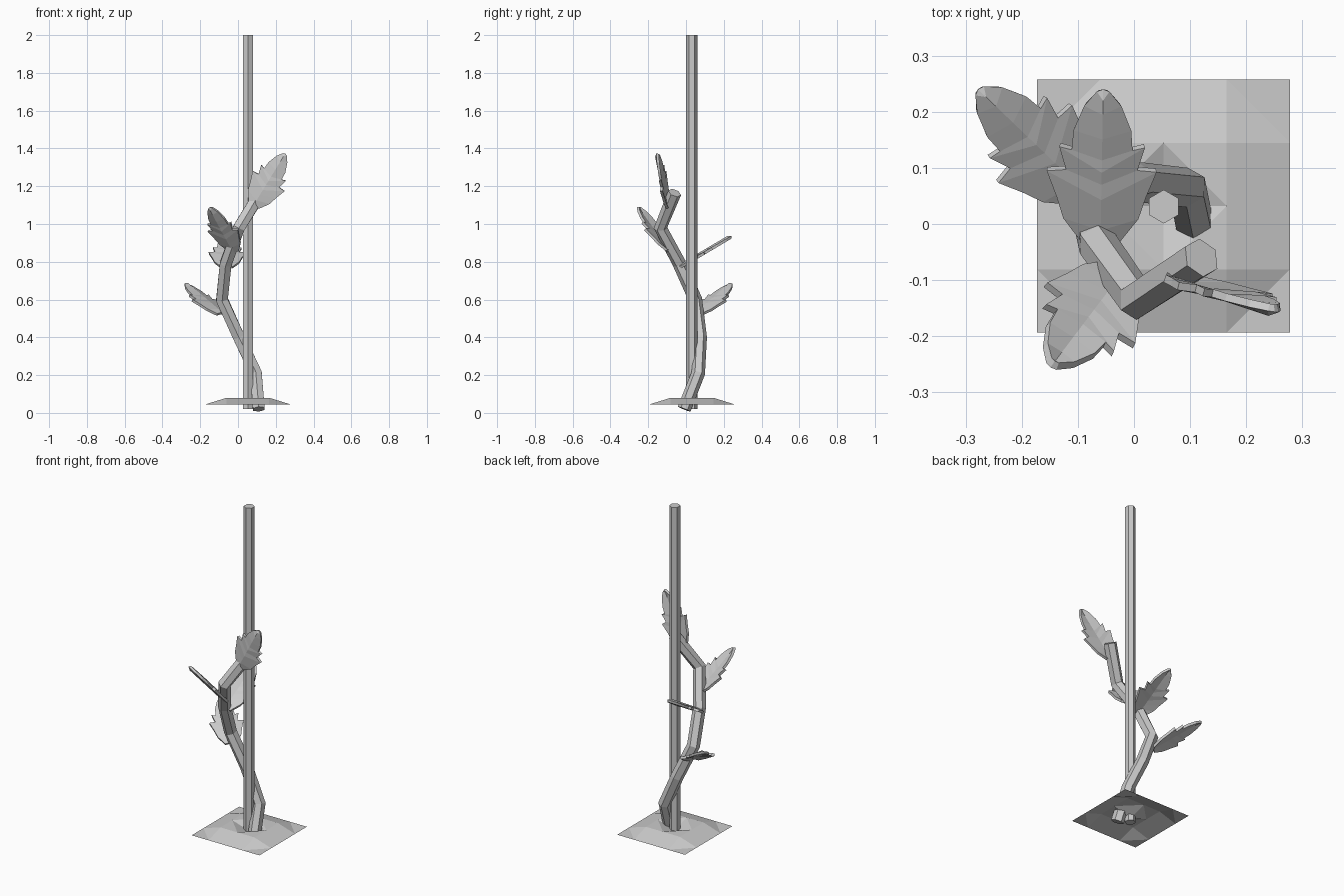
import bpy, bmesh, math
from mathutils import Vector

cube = bpy.data.objects.get("Cube")
if cube:
    bpy.data.objects.remove(cube)

grey = bpy.data.materials.new("light_grey")
grey.use_nodes = True
colour = (0.6, 0.6, 0.6, 1)
grey.diffuse_color = colour
grey.node_tree.nodes["Principled BSDF"].inputs["Base Color"].default_value = colour


def finish(name, bm):
    bmesh.ops.recalc_face_normals(bm, faces=bm.faces)
    mesh = bpy.data.meshes.new(name)
    bm.to_mesh(mesh)
    bm.free()
    mesh.materials.append(grey)
    obj = bpy.data.objects.new(name, mesh)
    bpy.context.collection.objects.link(obj)
    return obj


def tube(name, path, radius, sides=6):
    """Sweep a flat-sided section along a path and cap both ends."""
    bm = bmesh.new()
    pts = [Vector(p) for p in path]
    rings = []
    for i, p in enumerate(pts):
        ahead = (pts[min(i + 1, len(pts) - 1)] - p).normalized()
        behind = (p - pts[max(i - 1, 0)]).normalized()
        turn = Vector((0, 0, 1)).rotation_difference(ahead + behind)
        ring = []
        for k in range(sides):
            a = math.tau * (k + 0.5) / sides
            ring.append(bm.verts.new(p + turn @ Vector((math.cos(a), math.sin(a), 0)) * radius))
        rings.append(ring)
    for r, s in zip(rings, rings[1:]):
        for k in range(sides):
            n = (k + 1) % sides
            bm.faces.new((r[k], r[n], s[n], s[k]))
    bm.faces.new(rings[0])
    bm.faces.new(rings[-1])
    return finish(name, bm)


# Half outline of a toothed leaf: half width, distance along, midrib distance
LEAF = [(.10, 0, 0), (.21, .16, .1), (.25, .3, .2), (.31, .47, .3), (.2, .48, .4),
        (.24, .63, .48), (.17, .61, .56), (.16, .74, .7), (.1, .9, .86), (.03, .99, .95)]


def leaf(name, base, tip, across):
    base, along = Vector(base), Vector(tip) - Vector(base)
    size = along.length
    v = along.normalized()
    u = Vector(across)
    u = (u - v * u.dot(v)).normalized()
    n = u.cross(v)
    bm = bmesh.new()

    def put(x, y, lift):
        return bm.verts.new(base + (u * x + v * y + n * lift) * size)

    rib = [put(0, m, .03) for _, _, m in LEAF]
    end = put(0, 1, 0)
    for side in (-1, 1):
        edge = [put(side * x, y, 0) for x, y, _ in LEAF]
        for i in range(len(LEAF) - 1):
            bm.faces.new((rib[i], rib[i + 1], edge[i + 1], edge[i]))
        bm.faces.new((rib[-1], end, edge[-1]))
    obj = finish(name, bm)
    mod = obj.modifiers.new("thickness", "SOLIDIFY")
    mod.thickness = 0.014
    mod.offset = 0


# Support pole
tube("support_pole", [(.053, .031, .02), (.053, .031, 2)], .03)

# Bent plant stem
tube("stem", [(.11, -.01, .02), (.095, .065, .21), (.005, .075, .4), (-.085, .05, .6),
              (-.065, -.035, .79), (.005, -.135, .98), (.12, -.06, 1.165)], .036)

# Toothed leaves from top to bottom
leaf("top_leaf", (.085, -.095, 1.1), (.25, -.15, 1.37), (.84, -.1, -.54))
leaf("front_leaf", (-.02, -.085, .86), (-.145, -.25, 1.09), (.8, -.55, .04))
leaf("back_leaf", (-.06, -.03, .77), (-.055, .24, .93), (1, 0, 0))
leaf("low_leaf", (-.09, .06, .52), (-.278, .24, .68), (.68, .73, 0))

# Soil sheet with a raised middle and a dip around the stem
bm = bmesh.new()
bmesh.ops.create_grid(bm, x_segments=4, y_segments=4, size=.2255)
for vert in bm.verts:
    reach = max(abs(vert.co.x), abs(vert.co.y))
    vert.co.z = .08 if .05 < reach < .2 else .045
    vert.co += Vector((.0525, .032, 0))
bmesh.ops.triangulate(bm, faces=bm.faces)
finish("soil", bm)
